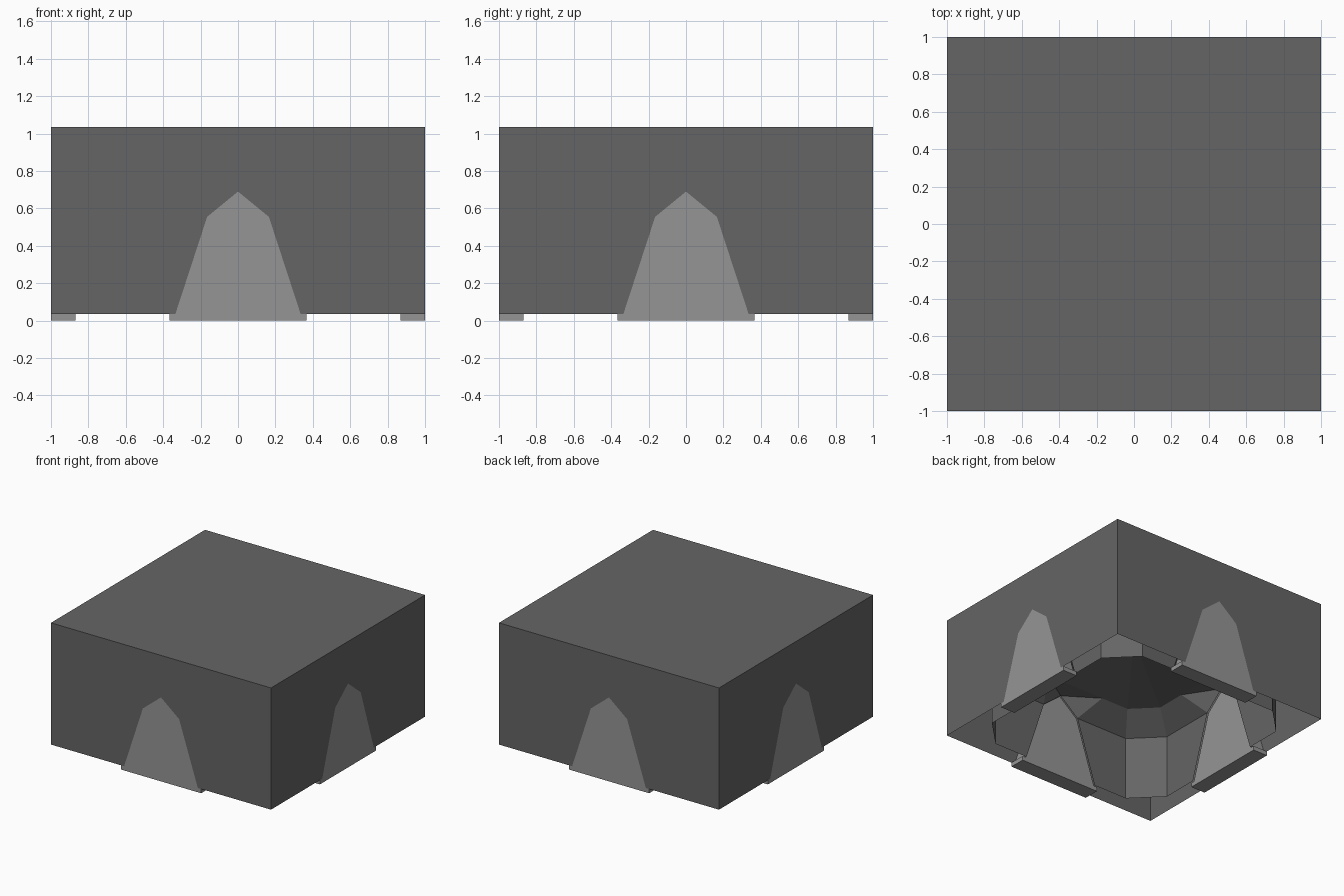
import bpy, bmesh
from math import pi
from mathutils import Matrix, Vector

if "Cube" in bpy.data.objects:
    bpy.data.objects.remove(bpy.data.objects["Cube"])

BASE, SPRING, PEAK, TOP = 0.035, 0.555, 0.69, 1.035
ARCH = [(-0.335, BASE), (-0.165, SPRING), (0, PEAK), (0.165, SPRING), (0.335, BASE)]
FRONT_IN, FRONT_OUT = -0.87, -1.0
W, C, S = 0.86, 0.64, 0.80   # inner wall distance, chamfer start, vault ring scale


def material(name, v):
    m = bpy.data.materials.new(name)
    m.diffuse_color = (v, v, v, 1)
    m.use_nodes = True
    m.node_tree.nodes["Principled BSDF"].inputs["Base Color"].default_value = m.diffuse_color
    return m


dark = material("dark_grey", 0.13)
light = material("light_grey", 0.3)


def build(name, faces, mat, turns=(0, 1, 2, 3)):
    """Repeat a quarter's faces around z and weld them into one object."""
    bm = bmesh.new()
    for k in turns:
        rot = Matrix.Rotation(k * pi / 2, 3, 'Z')
        for f in faces:
            bm.faces.new([bm.verts.new(rot @ Vector(p)) for p in f])
    bmesh.ops.remove_doubles(bm, verts=bm.verts, dist=1e-4)
    bmesh.ops.recalc_face_normals(bm, faces=bm.faces)
    me = bpy.data.meshes.new(name)
    bm.to_mesh(me)
    bm.free()
    ob = bpy.data.objects.new(name, me)
    me.materials.append(mat)
    bpy.context.collection.objects.link(ob)
    return ob


def mirrored(f):
    return [(-x, y, z) for x, y, z in reversed(f)]


# Outer block: open underneath, arch notch in every wall
wall = [(x, -1, z) for x, z in [(-1, BASE)] + ARCH + [(1, BASE), (1, TOP), (-1, TOP)]]
roof = [(-1, -1, TOP), (1, -1, TOP), (0, 0, TOP)]
build("outer_block", [wall, roof], dark)

# Inner chamber: chamfered walls and a faceted vault
r = W * S
peak = (0, -W, PEAK)
shoulder = (0.165, -W, SPRING)
rib1, rib2 = (0.33, -W, SPRING), (0.33 * S, -r, PEAK)
cor1, cor2 = (C, -W, SPRING), (C * S, -r, PEAK)
apex = (0, 0, 0.80)
half = [
    [(0.335, -W, BASE), (C, -W, BASE), cor1, rib1, shoulder],
    [shoulder, rib1, rib2],
    [shoulder, rib2, peak],
    [rib1, cor1, cor2, rib2],
    [rib2, cor2, apex],
]
chamber = half + [mirrored(f) for f in half] + [
    [peak, rib2, (-rib2[0], -r, PEAK)],
    [(-rib2[0], -r, PEAK), rib2, apex],
    [(C, -W, BASE), (W, -C, BASE), (W, -C, SPRING), cor1],
    [cor1, (W, -C, SPRING), (r, -C * S, PEAK), cor2],
    [cor2, (r, -C * S, PEAK), apex],
]
build("inner_chamber", chamber, dark)

# Doors: arch panel with a wider sill as one thick profile
prof = [(-0.365, 0), (-0.365, BASE)] + ARCH + [(0.365, BASE), (0.365, 0)]
door = [[(x, y, z) for x, z in prof] for y in (FRONT_OUT, FRONT_IN)]
for (x0, z0), (x1, z1) in zip(prof, prof[1:] + prof[:1]):
    door.append([(x0, FRONT_OUT, z0), (x1, FRONT_OUT, z1),
                 (x1, FRONT_IN, z1), (x0, FRONT_IN, z0)])
for k, side in enumerate(("front", "right", "back", "left")):
    build(side + "_door", door, light, turns=(k,))
